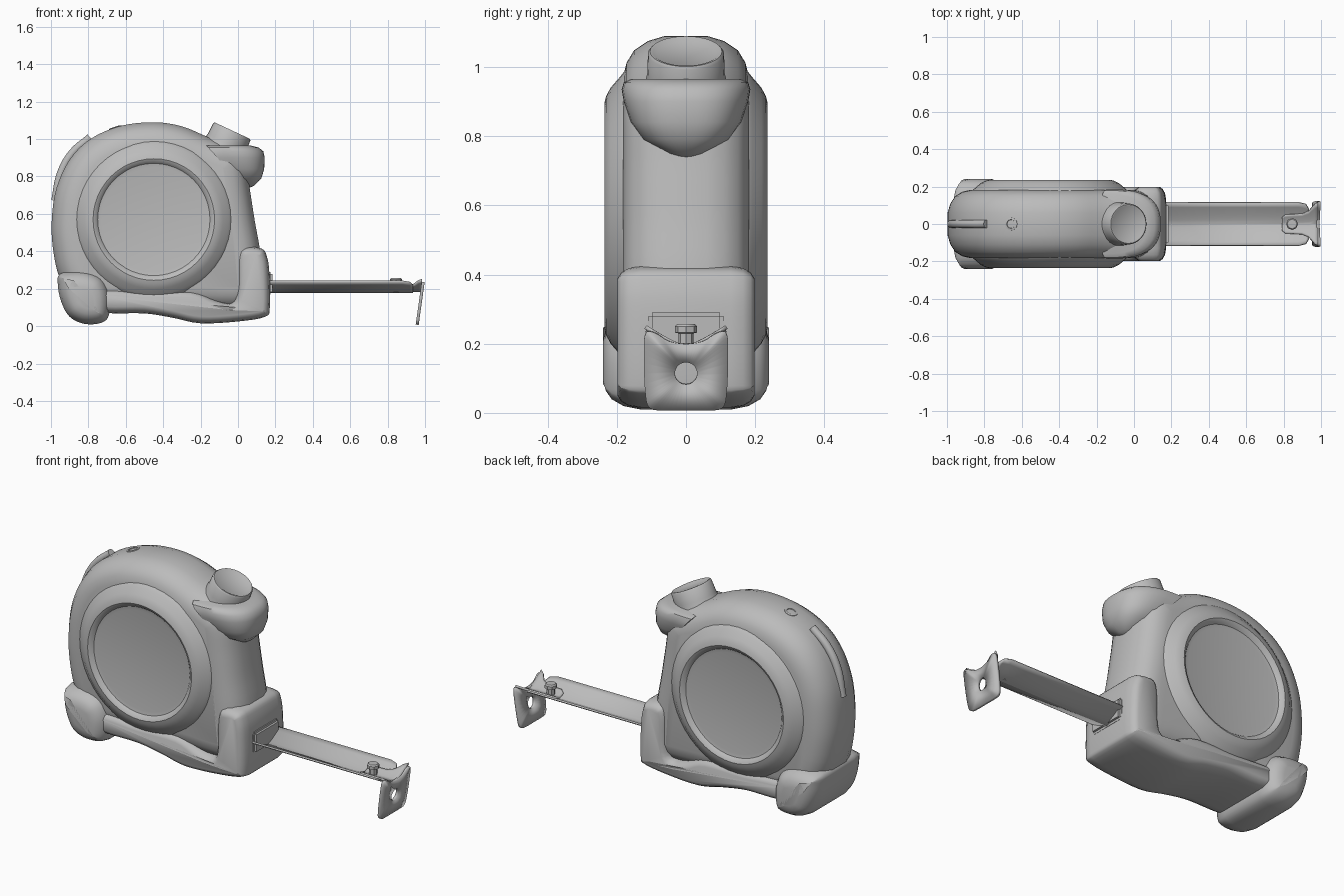
import bpy, bmesh, math
from mathutils import Matrix, Vector

cube = bpy.data.objects.get("Cube")
if cube:
    bpy.data.objects.remove(cube)

grey = bpy.data.materials.new("plain_grey")
grey.use_nodes = True
GREY = (0.5, 0.5, 0.5, 1)
grey.diffuse_color = GREY
grey.node_tree.nodes["Principled BSDF"].inputs["Base Color"].default_value = GREY


def finish(name, bm, angle=40, thickness=0):
    """Turn a bmesh into a shaded object."""
    bmesh.ops.recalc_face_normals(bm, faces=bm.faces)
    mesh = bpy.data.meshes.new(name)
    bm.to_mesh(mesh)
    bm.free()
    mesh.materials.append(grey)
    obj = bpy.data.objects.new(name, mesh)
    bpy.context.collection.objects.link(obj)
    if thickness:
        mod = obj.modifiers.new("thickness", "SOLIDIFY")
        mod.thickness = thickness
        mod.offset = 0
    bpy.ops.object.select_all(action="DESELECT")
    obj.select_set(True)
    bpy.context.view_layer.objects.active = obj
    bpy.ops.object.shade_smooth_by_angle(angle=math.radians(angle))
    return obj


def smooth_loop(points, steps=4):
    """Closed Catmull-Rom curve through 2D points."""
    pts = [Vector(p) for p in points]
    n, out = len(pts), []
    for i in range(n):
        a, b, c, d = (pts[(i + k) % n] for k in (-1, 0, 1, 2))
        for s in range(steps):
            t = s / steps
            out.append(0.5 * (2 * b + (c - a) * t + (2 * a - 5 * b + 4 * c - d) * t ** 2
                              + (3 * b - a - 3 * c + d) * t ** 3))
    return out


def loft(bm, loops, caps=True):
    rings = [[bm.verts.new(p) for p in loop] for loop in loops]
    n = len(rings[0])
    for low, high in zip(rings, rings[1:]):
        for i in range(n):
            j = (i + 1) % n
            bm.faces.new((low[i], low[j], high[j], high[i]))
    if caps:
        bm.faces.new(rings[0])
        bm.faces.new(rings[-1])
    return rings


def shell(name, outline, layers):
    """Clockwise side outline lofted across y; layers are (y, inset)."""
    loop = smooth_loop(outline)
    n = len(loop)
    inward = []
    for i in range(n):
        d = (loop[(i + 1) % n] - loop[i - 1]).normalized()
        inward.append(Vector((d.y, -d.x)))
    both = [(-y, s) for y, s in reversed(layers)] + layers
    bm = bmesh.new()
    loft(bm, [[(p.x + v.x * s, y, p.y + v.y * s) for p, v in zip(loop, inward)]
              for y, s in both])
    return finish(name, bm)


def revolve(name, profile, matrix, sides=40):
    """Rings of (radius, height) around local z, placed by matrix."""
    bm = bmesh.new()
    turns = [2 * math.pi * i / sides for i in range(sides)]
    loft(bm, [[matrix @ Vector((r * math.cos(a), r * math.sin(a), h)) for a in turns]
              for r, h in profile])
    return finish(name, bm, 35)


# Round casing
shell("casing",
      [(-0.95, 0.25), (-0.99, 0.42), (-0.995, 0.58), (-0.97, 0.74), (-0.9, 0.89),
       (-0.79, 1.0), (-0.63, 1.07), (-0.45, 1.09), (-0.3, 1.068), (-0.16, 1.01),
       (-0.02, 0.95), (0.04, 0.87), (0.065, 0.72), (0.09, 0.56), (0.12, 0.38),
       (0.12, 0.18), (0.03, 0.09), (-0.25, 0.09), (-0.6, 0.09), (-0.85, 0.11)],
      [(0.06, 0), (0.11, 0.015), (0.15, 0.042), (0.172, 0.078), (0.182, 0.12)])

# Base strip with the mouth block
shell("base_and_mouth",
      [(0.03, 0.42), (0.125, 0.415), (0.155, 0.37), (0.168, 0.28), (0.17, 0.1),
       (0.145, 0.05), (0, 0.025), (-0.2, 0.015), (-0.35, 0.045), (-0.5, 0.068),
       (-0.7, 0.07), (-0.78, 0.1), (-0.78, 0.19), (-0.68, 0.2), (-0.5, 0.19),
       (-0.25, 0.19), (-0.12, 0.14), (-0.035, 0.125), (-0.01, 0.19), (-0.005, 0.36)],
      [(0.13, 0), (0.165, 0.006), (0.187, 0.018), (0.198, 0.036)])

# Rear corner foot
shell("rear_foot",
      [(-0.95, 0.28), (-0.83, 0.295), (-0.73, 0.26), (-0.685, 0.17), (-0.69, 0.06),
       (-0.73, 0.018), (-0.82, 0.012), (-0.9, 0.05), (-0.945, 0.13), (-0.963, 0.22)],
      [(0.13, 0), (0.18, 0.01), (0.215, 0.03), (0.232, 0.055), (0.24, 0.085)])

# Raised side rings with recessed discs
for side, name in ((-1, "front_ring"), (1, "back_ring")):
    place = Matrix.Translation((-0.45, 0, 0.57)) @ Matrix.Rotation(-side * math.pi / 2, 4, "X")
    revolve(name, [(0.44, 0.13), (0.425, 0.172), (0.4, 0.192), (0.37, 0.218), (0.345, 0.231),
                   (0.325, 0.236), (0.312, 0.23), (0.3, 0.216), (0.28, 0.212)], place, 48)

# Overhanging nose under the button: (z, front x, half width)
bm = bmesh.new()
sections = [(0.735, 0.05, 0.02), (0.75, 0.085, 0.06), (0.79, 0.125, 0.125), (0.84, 0.14, 0.16),
            (0.9, 0.143, 0.18), (0.935, 0.135, 0.186), (0.955, 0.11, 0.18), (0.965, 0.07, 0.16)]
loops = []
for z, front, half in sections:
    back = -0.02 - 0.9 * max(0, z - 0.8)
    arc = [math.pi * (i / 24 - 0.5) for i in range(25)]
    loops.append([(back + (front - back) * math.cos(a) ** 0.7,
                   half * math.copysign(abs(math.sin(a)) ** 0.8, a), z) for a in arc])
loft(bm, loops)
finish("nose", bm)

# Tilted lock button with a shallow dish
tilt = Matrix.Translation((-0.03, 0, 1.045)) @ Matrix.Rotation(math.radians(25), 4, "Y")
revolve("lock_button", [(0.125, -0.13), (0.112, -0.07), (0.11, -0.008), (0.104, 0),
                        (0.096, -0.001), (0.085, -0.008)], tilt, 32)

# Lip around the blade exit
bm = bmesh.new()
bmesh.ops.create_cube(bm, size=1, matrix=Matrix.Translation((0.135, 0, 0.23))
                      @ Matrix.Diagonal((0.1, 0.22, 0.12, 1)))
bmesh.ops.bevel(bm, geom=bm.edges[:], offset=0.012, segments=2, affect="EDGES")
finish("exit_lip", bm)

# Cord guard on the rear edge
path = bpy.data.curves.new("guard_path", "CURVE")
path.dimensions = "3D"
path.bevel_depth = 0.022
path.use_fill_caps = True
spline = path.splines.new("BEZIER")
stops = [(-0.977, 0.67), (-0.945, 0.82), (-0.885, 0.925), (-0.79, 1.008)]
spline.bezier_points.add(len(stops) - 1)
for point, (x, z) in zip(spline.bezier_points, stops):
    point.co = (x, 0, z)
    point.handle_left_type = point.handle_right_type = "AUTO"
temp = bpy.data.objects.new("guard_path", path)
bpy.context.collection.objects.link(temp)
bpy.context.view_layer.update()
bm = bmesh.new()
bm.from_mesh(temp.to_mesh())
bpy.data.objects.remove(temp)
finish("cord_guard", bm)

# Small rimmed hole on top
hole = Matrix.Translation((-0.655, 0, 1.056)) @ Matrix.Rotation(math.radians(-18), 4, "Y")
revolve("top_hole", [(0.038, -0.02), (0.034, 0.008), (0.024, 0.01), (0.018, -0.008)], hole, 16)


def trough(name, rows, thickness, lift=0):
    """Strip along x with an upward curl; rows are (x, half width)."""
    bm = bmesh.new()
    grid = []
    for x, half in rows:
        ys = [half * i / 5 for i in range(-5, 6)]
        grid.append([bm.verts.new((x, y, 0.181 + lift + 0.058 * (abs(y) / 0.115) ** 1.3))
                     for y in ys])
    for a, b in zip(grid, grid[1:]):
        for i in range(10):
            bm.faces.new((a[i], a[i + 1], b[i + 1], b[i]))
    finish(name, bm, 30, thickness)


# Blade and the arm of its hook
trough("blade", [(0.1, 0.115), (0.88, 0.115), (0.92, 0.105), (0.935, 0.08)], 0.01)
trough("hook_arm", [(0.79, 0.035), (0.81, 0.05), (0.9, 0.055), (0.935, 0.07),
                    (0.965, 0.105), (0.985, 0.117)], 0.012, 0.008)

# Hook plate with a round hole, leaning back towards its foot
edge = smooth_loop([(0, 0.2), (0.05, 0.208), (0.09, 0.232), (0.117, 0.23), (0.122, 0.17),
                    (0.118, 0.06), (0.105, 0.015), (0.06, 0.008), (0, 0.008), (-0.06, 0.008),
                    (-0.105, 0.015), (-0.118, 0.06), (-0.122, 0.17), (-0.117, 0.23),
                    (-0.09, 0.232), (-0.05, 0.208)])
centre = Vector((0, 0.115))
rim = [centre + (p - centre).normalized() * 0.032 for p in edge]
bm = bmesh.new()
loft(bm, [[(0.957 + 0.14 * p.y, p.x, p.y) for p in loop] for loop in (edge, rim)], False)
finish("hook_plate", bm, 30, 0.016)

# Rivet holding the hook
revolve("hook_rivet", [(0.022, 0), (0.022, 0.05), (0.032, 0.052), (0.032, 0.07), (0.026, 0.077)],
        Matrix.Translation((0.845, 0, 0.18)), 8)
